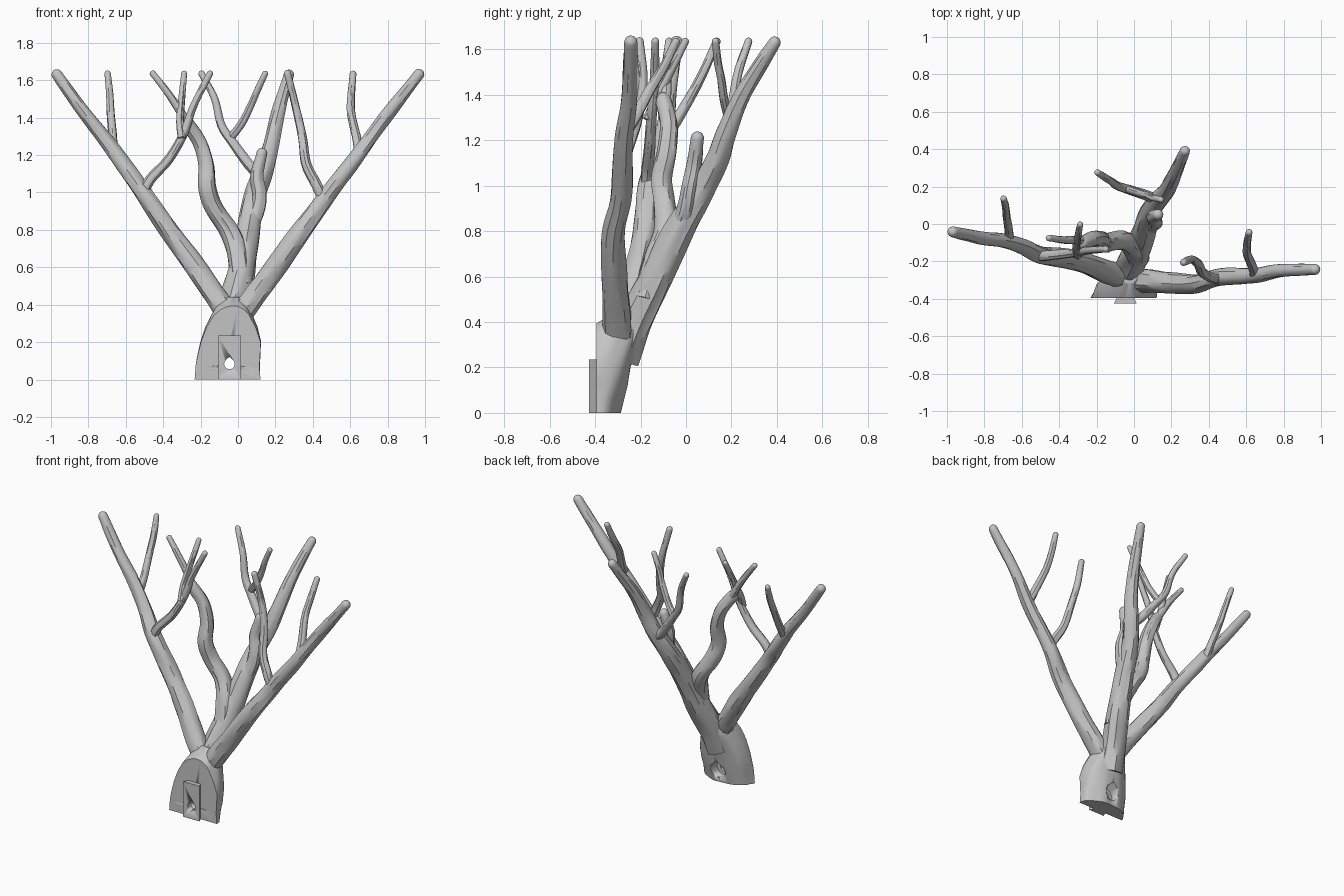
import bpy, bmesh, math
from mathutils import Vector, noise

bark = bpy.data.materials.new("bark_grey")
bark.diffuse_color = (0.55, 0.55, 0.55, 1)
SIDES = 20
FRONT = -0.395  # flat mounting face


def finish(name, bm, angle=32):
    bmesh.ops.recalc_face_normals(bm, faces=bm.faces)
    me = bpy.data.meshes.new(name)
    bm.to_mesh(me)
    bm.free()
    ob = bpy.data.objects.new(name, me)
    bpy.context.collection.objects.link(ob)
    me.materials.append(bark)
    bpy.ops.object.select_all(action='DESELECT')
    ob.select_set(True)
    bpy.context.view_layer.objects.active = ob
    bpy.ops.object.shade_smooth_by_angle(angle=math.radians(angle))
    return ob


def loft(rings):
    bm = bmesh.new()
    loops = [[bm.verts.new(p) for p in ring] for ring in rings]
    for a, b in zip(loops, loops[1:]):
        n = len(a)
        for i in range(n):
            bm.faces.new((a[i], a[(i + 1) % n], b[(i + 1) % n], b[i]))
    bm.faces.new(loops[0][::-1])
    bm.faces.new(loops[-1])
    return bm


def ridge(a, s, seed):
    # long grooves: fast change around the branch, slow change along it
    n = noise.noise(Vector((math.cos(a) * 2.4 + seed * 5.3, math.sin(a) * 2.4, s * 4 + seed)))
    return 1 + 0.17 * n


def spline(pts, step=0.025):
    p = [Vector(q) for q in pts]
    p = [2 * p[0] - p[1]] + p + [2 * p[-1] - p[-2]]
    out = []
    for a, b, c, d in zip(p, p[1:], p[2:], p[3:]):
        n = max(2, round((c - b).length / step))
        for k in range(n):
            t = k / n
            out.append(0.5 * (2 * b + (c - a) * t + (2 * a - 5 * b + 4 * c - d) * t * t
                              + (3 * b - a - 3 * c + d) * t ** 3))
    return out + [p[-2]]


count = 0


def branch(name, r0, r1, pts):
    global count
    count += 1
    path = spline(pts)
    last = len(path) - 1
    rings = []
    side = Vector((0, -1, 0))

    def ring(c, u, v, r, s, rough):
        out = []
        for i in range(SIDES):
            a = math.tau * i / SIDES
            k = r * (1 + rough * (ridge(a, s, count) - 1))
            out.append(c + (u * math.cos(a) + v * math.sin(a)) * k)
        return out

    s = 0
    for i, c in enumerate(path):
        t = (path[min(i + 1, last)] - path[max(i - 1, 0)]).normalized()
        side = (side - t * side.dot(t)).normalized()
        v = t.cross(side)
        if i:
            s += (c - path[i - 1]).length
        r = r0 + (r1 - r0) * i / last
        rings.append(ring(c, side, v, r, s, min(1, (last - i) / 3)))
    # rounded tip
    for k in (20, 40, 60, 78):
        e = math.radians(k)
        rings.append(ring(path[-1] + t * r1 * math.sin(e), side, v, r1 * math.cos(e), s, 0))
    return finish(name, loft(rings))


# Main limbs
branch("right_limb", 0.064, 0.029,
       [(0.0, -0.30, 0.32), (0.08, -0.305, 0.43), (0.25, -0.32, 0.67), (0.35, -0.315, 0.81),
        (0.46, -0.285, 0.96), (0.64, -0.275, 1.20), (0.78, -0.25, 1.39), (0.967, -0.243, 1.632)])
branch("left_limb", 0.064, 0.029,
       [(-0.04, -0.29, 0.33), (-0.11, -0.27, 0.43), (-0.22, -0.225, 0.59), (-0.35, -0.185, 0.77),
        (-0.50, -0.165, 0.99), (-0.60, -0.12, 1.13), (-0.70, -0.09, 1.27), (-0.84, -0.07, 1.45),
        (-0.968, -0.042, 1.63)])
branch("back_limb", 0.085, 0.027,
       [(-0.04, -0.29, 0.24), (-0.02, -0.225, 0.40), (0.02, -0.14, 0.58), (0.055, -0.035, 0.80),
        (0.09, 0.07, 0.98), (0.135, 0.135, 1.11), (0.175, 0.18, 1.24), (0.215, 0.26, 1.42),
        (0.272, 0.39, 1.63)])
branch("middle_limb", 0.06, 0.036,
       [(0.02, -0.18, 0.50), (-0.005, -0.13, 0.68), (-0.05, -0.09, 0.80), (-0.13, -0.095, 0.92),
        (-0.165, -0.11, 1.03), (-0.17, -0.085, 1.15), (-0.205, -0.075, 1.27), (-0.275, -0.10, 1.375)])
branch("short_limb", 0.045, 0.029,
       [(0.05, -0.03, 0.79), (0.10, 0.0, 0.90), (0.115, 0.015, 0.99), (0.10, 0.035, 1.09),
        (0.128, 0.05, 1.21)])

# Twigs
branch("left_outer_twig", 0.025, 0.017,
       [(-0.67, -0.10, 1.20), (-0.67, -0.04, 1.29), (-0.68, 0.035, 1.42), (-0.685, 0.09, 1.53),
        (-0.697, 0.135, 1.635)])
branch("left_inner_twig", 0.028, 0.017,
       [(-0.51, -0.17, 0.99), (-0.47, -0.17, 1.07), (-0.37, -0.16, 1.18), (-0.29, -0.15, 1.32),
        (-0.24, -0.14, 1.46), (-0.15, -0.135, 1.635)])
branch("left_forked_twig", 0.022, 0.016,
       [(-0.30, -0.17, 1.29), (-0.31, -0.13, 1.38), (-0.30, -0.065, 1.51), (-0.288, -0.003, 1.635)])
branch("middle_twig", 0.024, 0.017,
       [(-0.26, -0.09, 1.35), (-0.32, -0.085, 1.45), (-0.38, -0.085, 1.54), (-0.455, -0.075, 1.635)])
branch("right_inner_twig", 0.028, 0.019,
       [(0.46, -0.29, 0.95), (0.42, -0.29, 1.04), (0.365, -0.26, 1.15), (0.345, -0.215, 1.29),
        (0.31, -0.19, 1.45), (0.265, -0.205, 1.635)])
branch("right_outer_twig", 0.027, 0.018,
       [(0.65, -0.29, 1.20), (0.635, -0.23, 1.29), (0.605, -0.16, 1.42), (0.605, -0.10, 1.52),
        (0.615, -0.045, 1.633)])
branch("back_twig", 0.029, 0.017,
       [(0.13, 0.13, 1.08), (0.06, 0.155, 1.15), (-0.03, 0.185, 1.27), (-0.09, 0.205, 1.36),
        (-0.125, 0.23, 1.50), (-0.195, 0.275, 1.635)])
branch("back_forked_twig", 0.021, 0.016,
       [(-0.04, 0.19, 1.29), (0.02, 0.17, 1.37), (0.07, 0.155, 1.47), (0.10, 0.14, 1.54),
        (0.145, 0.13, 1.635)])

# Trunk: tapered bark sections (height, centre x, half width, centre y, half depth)
rings = []
for z, cx, rx, cy, ry in ((0, -0.05, 0.175, -0.40, 0.115), (0.06, -0.05, 0.172, -0.40, 0.13),
                          (0.12, -0.047, 0.170, -0.385, 0.13), (0.2, -0.04, 0.165, -0.37, 0.13),
                          (0.28, -0.038, 0.142, -0.35, 0.13), (0.34, -0.036, 0.115, -0.325, 0.125),
                          (0.39, -0.03, 0.092, -0.29, 0.11), (0.44, -0.025, 0.05, -0.25, 0.07)):
    rings.append([])
    for i in range(40):
        a = math.tau * i / 40
        k = 1 + 0.5 * (ridge(a, z, 40) - 1)
        rings[-1].append((cx + rx * k * math.cos(a), cy + ry * k * math.sin(a), z))
bm = loft(rings)
cut = bmesh.ops.bisect_plane(bm, geom=bm.verts[:] + bm.edges[:] + bm.faces[:],
                             plane_co=(0, FRONT, 0), plane_no=(0, -1, 0), clear_outer=True)
bmesh.ops.holes_fill(bm, edges=[e for e in bm.edges if e.is_boundary], sides=0)
trunk = finish("trunk", bm)

# Dovetail mounting plate on the flat face
X = -0.046
plate = finish("mounting_plate", loft([
    [(X + sx * w, y, z) for sx, z in ((-1, 0), (1, 0), (1, 0.235), (-1, 0.235))]
    for y, w in ((-0.426, 0.061), (FRONT + 0.003, 0.044))]))


# Teardrop screw hole, wider at the back
def teardrop(y, r):
    pts = [(X + r * math.cos(math.radians(a)), y, 0.083 + r * math.sin(math.radians(a)))
           for a in range(135, 406, 15)]
    return pts + [(X, y, 0.083 + r * 1.41)]


cutter = finish("hole_cutter", loft([teardrop(y, r) for y, r in
                                     ((-0.5, 0.028), (-0.335, 0.028), (-0.334, 0.05), (-0.1, 0.05))]))
cutter.hide_render = True
cutter.hide_viewport = True
for ob in (trunk, plate):
    m = ob.modifiers.new("screw_hole", 'BOOLEAN')
    m.operation = 'DIFFERENCE'
    m.solver = 'EXACT'
    m.object = cutter
